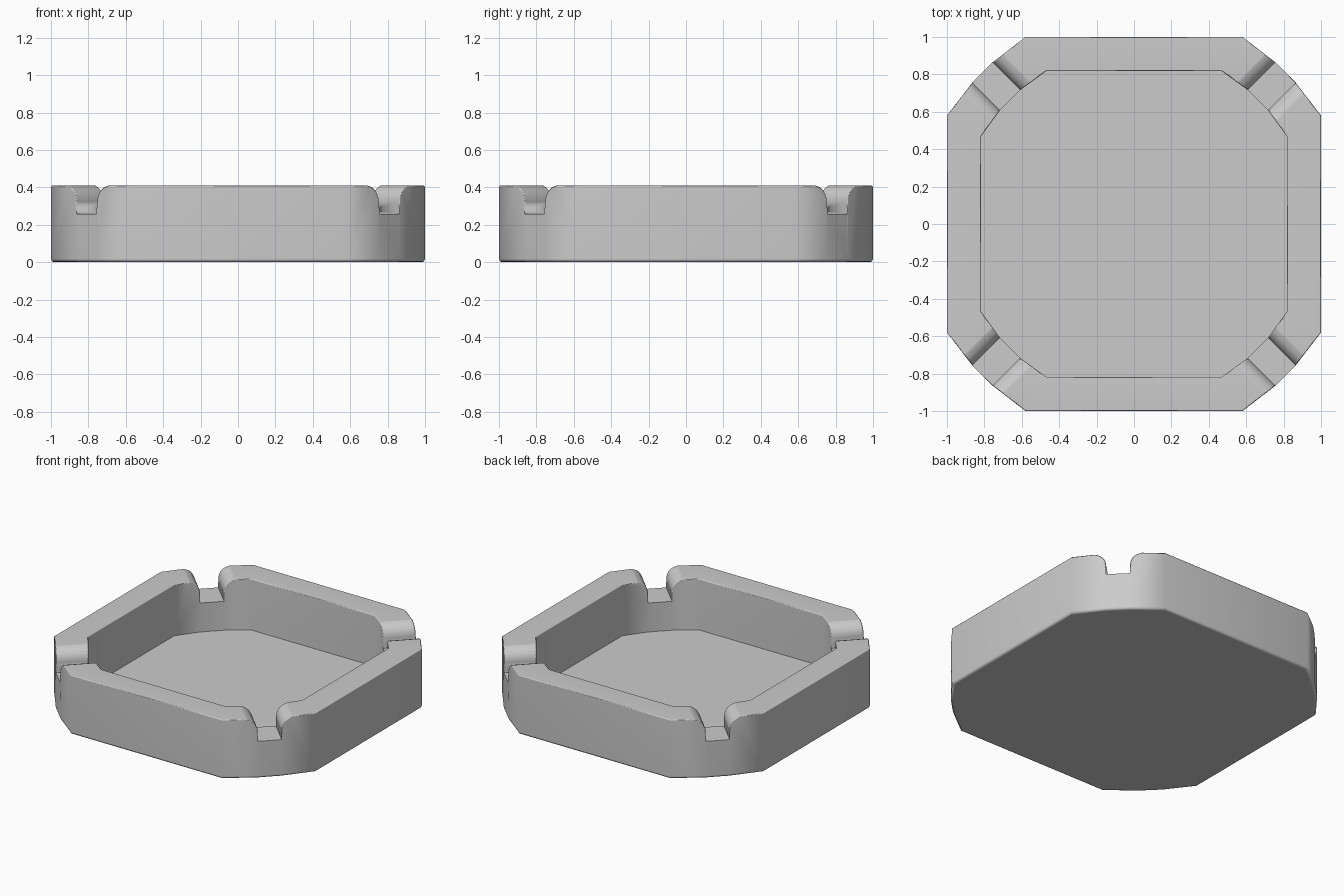
import bpy, bmesh, math

if "Cube" in bpy.data.objects:
    bpy.data.objects.remove(bpy.data.objects["Cube"])

H, FLOOR, SLOT_Z = 0.41, 0.057, 0.257


def outline(size, a, m1, m2):
    """Square outline with three-segment corners, counter-clockwise."""
    quarter = [(size, a), (m1, m2), (m2, m1), (a, size)]
    pts = []
    for k in range(4):
        c, s = round(math.cos(k * math.pi / 2)), round(math.sin(k * math.pi / 2))
        pts += [(x * c - y * s, x * s + y * c) for x, y in quarter]
    return pts


def ring(pts, z, offset=0.0):
    k = 1 + offset
    return [(x * k, y * k, z) for x, y in pts]


def loft(name, rings):
    """Join rings of 3D points with quads and cap both ends."""
    bm = bmesh.new()
    vr = [[bm.verts.new(p) for p in r] for r in rings]
    n = len(vr[0])
    for a, b in zip(vr, vr[1:]):
        for i in range(n):
            j = (i + 1) % n
            bm.faces.new((a[i], a[j], b[j], b[i]))
    bm.faces.new(vr[0][::-1])
    bm.faces.new(vr[-1])
    bmesh.ops.recalc_face_normals(bm, faces=bm.faces)
    me = bpy.data.meshes.new(name)
    bm.to_mesh(me)
    bm.free()
    ob = bpy.data.objects.new(name, me)
    bpy.context.collection.objects.link(ob)
    return ob


# Tray body: softened base edge, outer wall, rim, inner wall, floor
outer = outline(1.0, 0.58, 0.865, 0.755)
inner = outline(0.817, 0.47, 0.715, 0.61)
tray = loft("tray_body", [
    ring(outer, 0, -0.018), ring(outer, 0.005, -0.006), ring(outer, 0.018),
    ring(outer, H), ring(inner, H), ring(inner, FLOOR)])

# Corner slot profile: flat bottom, upright sides, rounded shoulders
half, r = 0.076, 0.085
side = [(half, SLOT_Z)]
for i in range(6):
    t = math.radians(75 * i / 5)
    side.append((half + r - r * math.cos(t), H - r + r * math.sin(t)))
side.append((side[-1][0] + 0.12 * math.sin(t), side[-1][1] + 0.12 * math.cos(t)))
profile = side + [(-u, z) for u, z in reversed(side)]

# Cut one slot through each corner
bpy.context.view_layer.objects.active = tray
tray.select_set(True)
for k in range(4):
    ang = math.pi / 4 + k * math.pi / 2
    c, s = math.cos(ang), math.sin(ang)
    cutter = loft("slot_cutter", [[(d * c - u * s, d * s + u * c, z) for u, z in profile]
                                  for d in (0.7, 1.4)])
    cutter.hide_render = True
    mod = tray.modifiers.new("slot", 'BOOLEAN')
    mod.operation = 'DIFFERENCE'
    mod.solver = 'EXACT'
    mod.object = cutter
    bpy.ops.object.modifier_apply(modifier=mod.name)
    bpy.data.objects.remove(cutter)

# Soften the rim and the slot shoulders with one continuous small bevel
bm = bmesh.new()
bm.from_mesh(tray.data)
bmesh.ops.remove_doubles(bm, verts=bm.verts, dist=0.0005)
rim = [e for e in bm.edges if len(e.link_faces) == 2
       and e.calc_face_angle_signed() > math.radians(60)
       and min(v.co.z for v in e.verts) > H - r - 0.01]
bmesh.ops.bevel(bm, geom=rim, offset=0.006, segments=1, profile=0.5,
                affect='EDGES', clamp_overlap=True)
bm.to_mesh(tray.data)
bm.free()

# Smooth corners and shoulders, crisp floor and slot edges
bpy.ops.object.shade_smooth_by_angle(angle=math.radians(55))
weighted = tray.modifiers.new("weighted_normals", 'WEIGHTED_NORMAL')
weighted.keep_sharp = True
